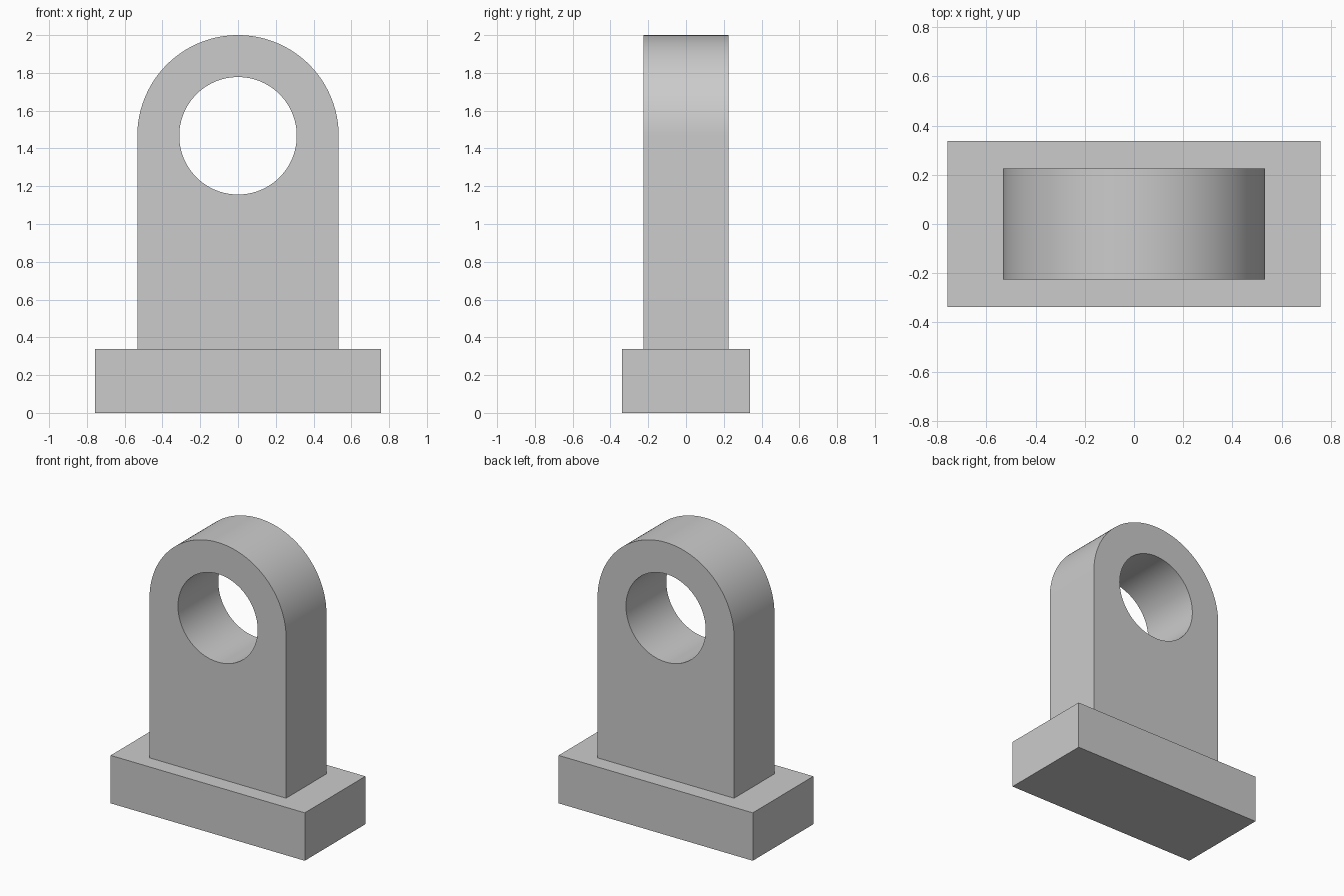
import bpy, bmesh, math

cube = bpy.data.objects.get("Cube")
if cube:
    bpy.data.objects.remove(cube, do_unlink=True)

BASE_SIZE = (1.515, 0.675, 0.338)
RADIUS = 0.533          # rounded top, also half the upright's width
HOLE_RADIUS = 0.311
AXIS_Z = 2 - RADIUS
DEPTH = 0.45
SEGMENTS = 96

grey = bpy.data.materials.new("plain grey")
grey.use_nodes = True
colour = (0.6, 0.6, 0.6, 1)
grey.diffuse_color = colour
grey.node_tree.nodes["Principled BSDF"].inputs["Base Color"].default_value = colour


def extrude_profile(name, points, depth):
    """Extrude an x-z outline along y, centred on y = 0."""
    bm = bmesh.new()
    face = bm.faces.new([bm.verts.new((x, -depth / 2, z)) for x, z in points])
    ext = bmesh.ops.extrude_face_region(bm, geom=[face])
    moved = [v for v in ext["geom"] if isinstance(v, bmesh.types.BMVert)]
    bmesh.ops.translate(bm, verts=moved, vec=(0, depth, 0))
    bmesh.ops.recalc_face_normals(bm, faces=bm.faces)
    mesh = bpy.data.meshes.new(name)
    bm.to_mesh(mesh)
    bm.free()
    mesh.materials.append(grey)
    obj = bpy.data.objects.new(name, mesh)
    bpy.context.collection.objects.link(obj)
    return obj


def arc(radius, sweep, count):
    """Points around the hole axis, starting at +x."""
    angles = [sweep * i / SEGMENTS for i in range(count)]
    return [(radius * math.cos(a), AXIS_Z + radius * math.sin(a)) for a in angles]


# Rectangular base
half, top = BASE_SIZE[0] / 2, BASE_SIZE[2]
base = extrude_profile(
    "base", [(-half, 0), (half, 0), (half, top), (-half, top)], BASE_SIZE[1])

# Upright with a rounded top
outline = arc(RADIUS, math.pi, SEGMENTS + 1) + [(-RADIUS, top), (RADIUS, top)]
upright = extrude_profile("upright", outline, DEPTH)

# Round through hole
cutter = extrude_profile("hole_cutter", arc(HOLE_RADIUS, math.tau, SEGMENTS), DEPTH * 2)
cutter.hide_render = True
cut = upright.modifiers.new("hole", 'BOOLEAN')
cut.operation = 'DIFFERENCE'
cut.solver = 'EXACT'
cut.object = cutter

bpy.ops.object.select_all(action='DESELECT')
upright.select_set(True)
bpy.context.view_layer.objects.active = upright
bpy.ops.object.modifier_apply(modifier=cut.name)
bpy.data.objects.remove(cutter, do_unlink=True)

# Smooth curved walls, sharp rims
bpy.ops.object.shade_smooth_by_angle(angle=math.radians(30))
